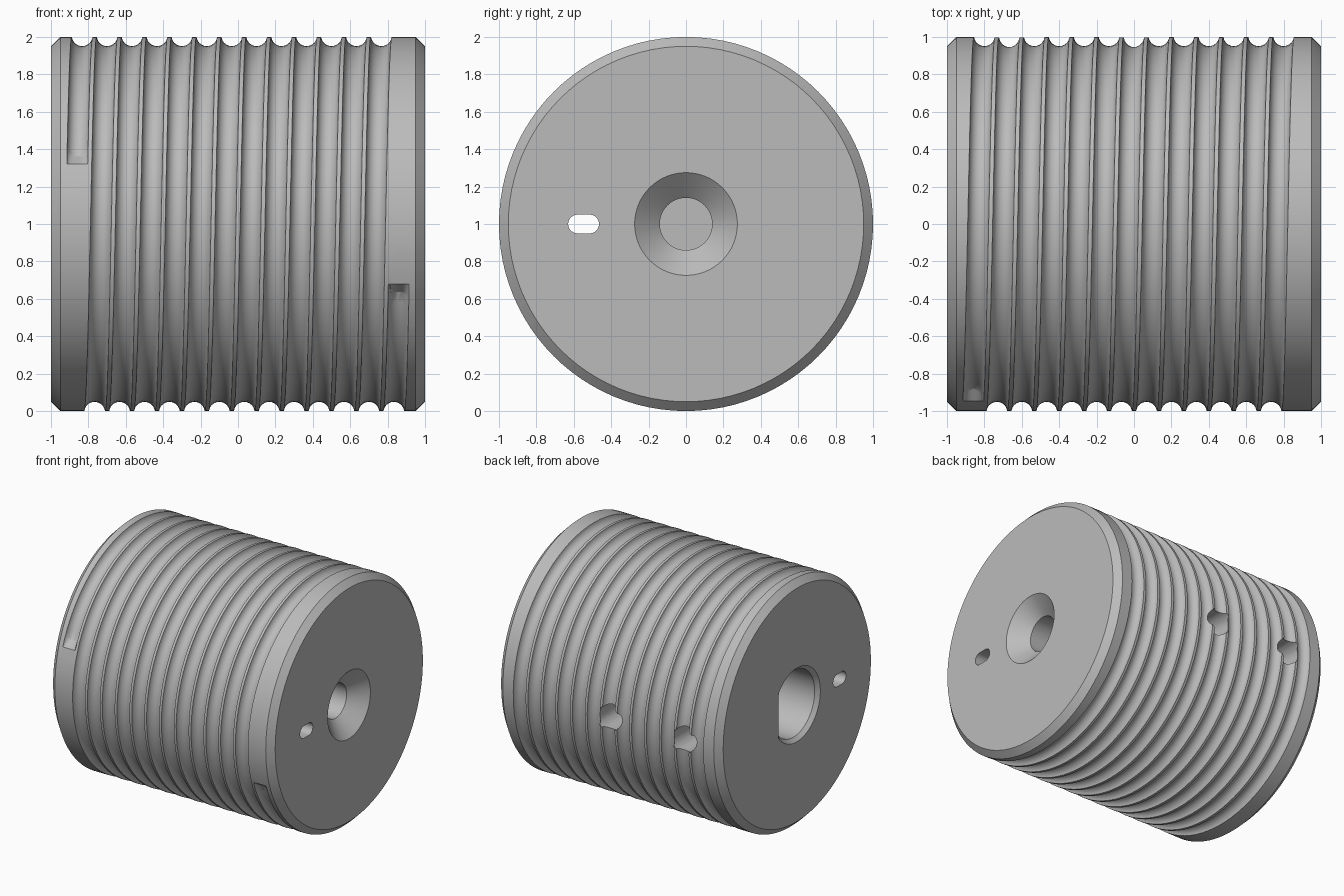
import bpy, bmesh
from math import pi, sin, cos, radians, sqrt
from mathutils import Matrix

cube = bpy.data.objects.get("Cube")
if cube:
    bpy.data.objects.remove(cube, do_unlink=True)

SEG = 96            # steps around the drum
PITCH = 0.1333
TURNS = 13
X0 = -PITCH * TURNS / 2
RIM = 0.95

mat = bpy.data.materials.new("grey metal")
mat.use_nodes = True
grey = (0.5, 0.5, 0.5, 1)
mat.diffuse_color = grey
mat.node_tree.nodes["Principled BSDF"].inputs["Base Color"].default_value = grey


def finish(bm, name):
    bmesh.ops.recalc_face_normals(bm, faces=bm.faces)
    mesh = bpy.data.meshes.new(name)
    bm.to_mesh(mesh)
    bm.free()
    mesh.materials.append(mat)
    obj = bpy.data.objects.new(name, mesh)
    obj.location.z = 1          # everything is modelled around the drum axis
    bpy.context.collection.objects.link(obj)
    return obj


def loft(name, loops, matrix=Matrix()):
    """Closed solid skinned through loops of equal length."""
    bm = bmesh.new()
    rows = [[bm.verts.new(matrix @ Matrix.Translation(p).translation) for p in loop]
            for loop in loops]
    n = len(rows[0])
    for a, b in zip(rows, rows[1:]):
        for i in range(n):
            bm.faces.new((a[i], a[(i + 1) % n], b[(i + 1) % n], b[i]))
    bm.faces.new(rows[0])
    bm.faces.new(rows[-1])
    return finish(bm, name)


def ring(x, r, flat=9, n=64):
    return [(x, min(r * cos(2 * pi * i / n), flat), r * sin(2 * pi * i / n))
            for i in range(n)]


# Drum with a helical rope groove and chamfered rims
def depth(u, t):
    inside = radians(20) < t < 2 * pi * TURNS - radians(20)
    return max(0, sqrt(max(0, 0.056 ** 2 - u * u)) - 0.007) if inside else 0


half = [0.016, 0.03, 0.041, 0.049, 0.053, 0.056]
offsets = [-PITCH / 2] + [-u for u in reversed(half)] + [0] + half
bm = bmesh.new()
cache = {}


def drum_vert(n, j):
    if j == len(offsets):
        n, j = n + SEG, 0
    t = 2 * pi * n / SEG
    x = X0 + PITCH * n / SEG + offsets[j]
    x = max(-RIM, min(RIM, x))
    key = (n % SEG, round(x, 5))
    if key not in cache:
        r = 1 - depth(offsets[j], t)
        cache[key] = bm.verts.new((x, -r * cos(t), r * sin(t)))
    return cache[key]


for n in range(-2 * SEG, (TURNS + 2) * SEG):
    for j in range(len(offsets)):
        quad = [drum_vert(n, j), drum_vert(n + 1, j),
                drum_vert(n + 1, j + 1), drum_vert(n, j + 1)]
        quad = list(dict.fromkeys(quad))
        if len(quad) > 2:
            bm.faces.new(quad)
for side in (-1, 1):
    outer = [cache[(i, round(side * RIM, 5))] for i in range(SEG)]
    inner = [bm.verts.new((side, v.co.y * RIM, v.co.z * RIM)) for v in outer]
    for i in range(SEG):
        k = (i + 1) % SEG
        bm.faces.new((outer[i], outer[k], inner[k], inner[i]))
    bm.faces.new(inner)
drum = finish(bm, "grooved_drum")


# Curved rope slot: the outline is offset by w at each depth x
def slot_outline(x, w):
    pts = []
    for i in range(13):                         # round inner end
        a = -pi / 2 + pi * i / 12
        pts.append((x, -0.52 + w * cos(a), w * sin(a)))
    arc = [radians(90 + 126 * i / 40) for i in range(41)]
    for a in arc:                               # outer wall, squared off at the rim
        y, z = -0.57 + (0.37 + w) * cos(a), -0.37 + (0.37 + w) * sin(a)
        low = max(0, w - 0.2 - z)
        pts.append((x, y - 0.6 * low, z + low))
    for a in reversed(arc):                     # inner wall
        pts.append((x, -0.57 + (0.37 - w) * cos(a), -0.37 + (0.37 - w) * sin(a)))
    return pts


levels = []
for i in range(7):                              # round floor
    a = radians(8 + 82 * i / 6)
    levels.append((0.867 - 0.052 * cos(a), 0.052 * sin(a)))
for i in range(7):                              # rounded lip
    a = pi / 2 * i / 6
    levels.append((0.95 + 0.05 * sin(a), 0.102 - 0.05 * cos(a)))
levels.append((1.05, 0.103))
slot = [slot_outline(x, w) for x, w in levels]
cutters = [loft("slot_cutter_" + name, slot, m) for name, m in
           (("left", Matrix()), ("right", Matrix.Rotation(pi, 4, 'Y')))]

# Oval rope passage joining the two slots
oval = [(p[1] + (-0.515 if p[1] > 0 else -0.58), p[2]) for p in ring(0, 0.05, n=30)]
cutters.append(loft("passage_cutter", [[(x, y, z) for y, z in oval] for x in (-1.1, 1.1)]))

# Shaft bore with one flat, and the countersunk bolt hole
cutters.append(loft("bore_cutter", [ring(-1.01, 0.31, 0.24), ring(-0.97, 0.27, 0.24),
                                    ring(0.5, 0.27, 0.24)]))
cutters.append(loft("bolt_cutter", [ring(0.4, 0.14), ring(0.88, 0.14), ring(1.01, 0.286)]))

# Set screw holes through the back into the flat
for x in (0, -0.67):
    cutters.append(loft("screw_cutter", [[(x + p[1], y, p[2]) for p in ring(0, 0.1, n=32)]
                                         for y in (0.1, 1.2)]))

bpy.context.view_layer.objects.active = drum
drum.select_set(True)
for cutter in cutters:
    cutter.hide_render = True
    mod = drum.modifiers.new("cut", 'BOOLEAN')
    mod.operation, mod.solver, mod.object = 'DIFFERENCE', 'EXACT', cutter
    bpy.ops.object.modifier_apply(modifier=mod.name)
    bpy.data.objects.remove(cutter, do_unlink=True)
bpy.ops.object.shade_smooth_by_angle(angle=radians(32))
